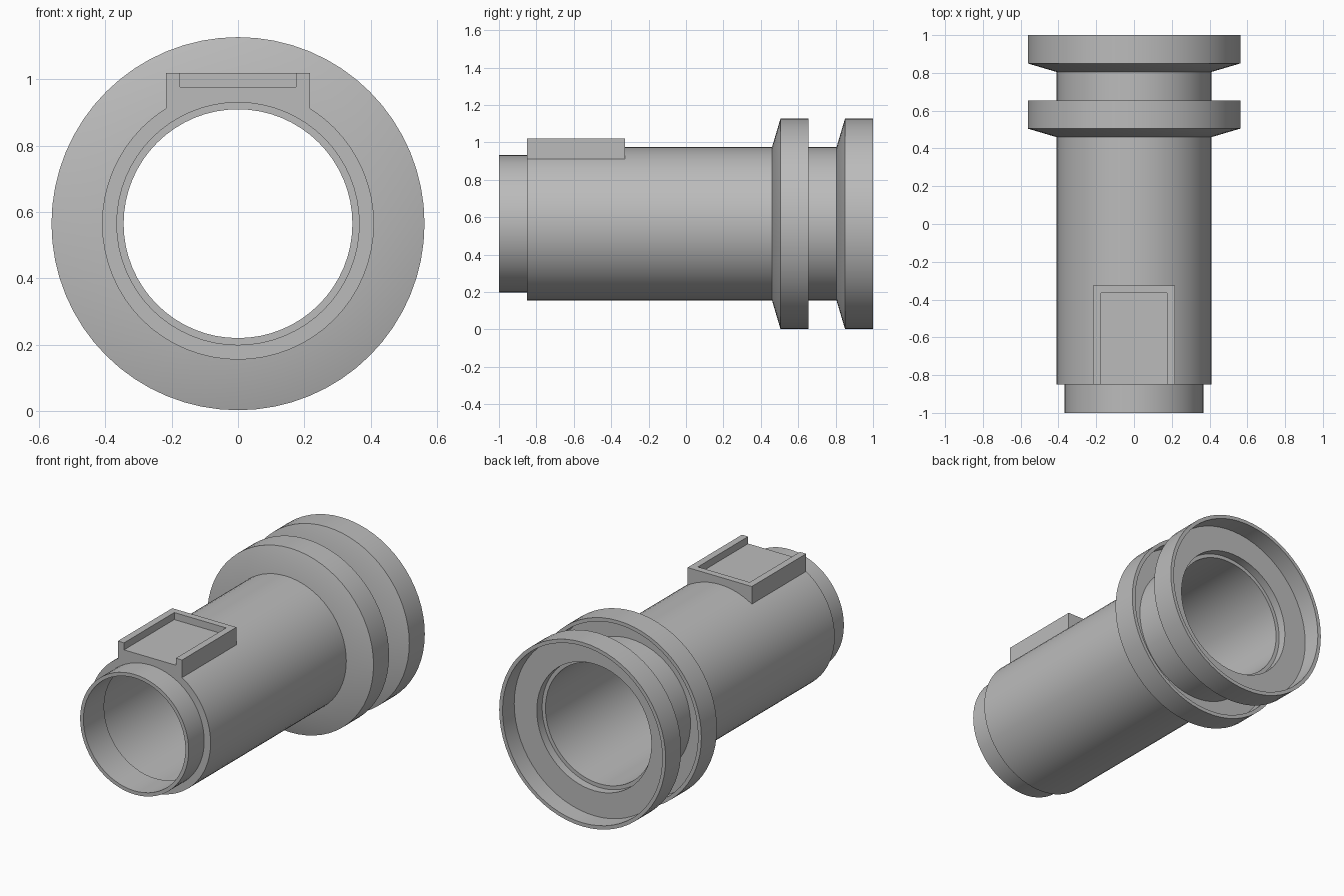
import bpy, bmesh, math
from mathutils import Vector, Matrix

if "Cube" in bpy.data.objects:
    bpy.data.objects.remove(bpy.data.objects["Cube"])

AXIS_Z = 0.565   # height of the tube's centre line
SEGMENTS = 64

grey = bpy.data.materials.new("plain_grey")
grey.use_nodes = True
grey.diffuse_color = (0.5, 0.5, 0.5, 1)
bsdf = next(n for n in grey.node_tree.nodes if n.type == 'BSDF_PRINCIPLED')
bsdf.inputs["Base Color"].default_value = grey.diffuse_color


def finish(name, bm, smooth=False):
    bmesh.ops.recalc_face_normals(bm, faces=bm.faces)
    mesh = bpy.data.meshes.new(name)
    bm.to_mesh(mesh)
    bm.free()
    mesh.materials.append(grey)
    obj = bpy.data.objects.new(name, mesh)
    bpy.context.collection.objects.link(obj)
    if smooth:
        bpy.ops.object.select_all(action='DESELECT')
        obj.select_set(True)
        bpy.context.view_layer.objects.active = obj
        bpy.ops.object.shade_smooth_by_angle(angle=math.radians(20))
    return obj


def lathe(name, profile):
    """Spin a closed (radius, y) profile about the tube's axis."""
    bm = bmesh.new()
    verts = [bm.verts.new((r, y, AXIS_Z)) for r, y in profile]
    edges = [bm.edges.new((v, verts[i - 1])) for i, v in enumerate(verts)]
    bmesh.ops.spin(bm, geom=verts + edges, cent=(0, 0, AXIS_Z), axis=(0, 1, 0),
                   angle=math.tau, steps=SEGMENTS, use_merge=True)
    bmesh.ops.remove_doubles(bm, verts=bm.verts, dist=0.0001)
    return finish(name, bm, smooth=True)


def box(name, low, high):
    low, high = Vector(low), Vector(high)
    bm = bmesh.new()
    bmesh.ops.create_cube(bm, size=1, matrix=Matrix.Translation((low + high) / 2)
                          @ Matrix.Diagonal((*(high - low), 1)))
    return finish(name, bm)


# Main tube with a narrower front lip and a wider socket at the back
lathe("tube", [(0.345, -1), (0.367, -1), (0.367, -0.85), (0.41, -0.85),
               (0.41, 0.88), (0.388, 0.88), (0.388, 0.835), (0.365, 0.835),
               (0.365, -0.8), (0.345, -0.8)])

# Two cupped flanges with a sloping front and a thin rim open to the back
for name, back, inner in (("middle_flange", 0.655, 0.4), ("rear_flange", 1.0, 0.3875)):
    lathe(name, [(0.4, back - 0.195), (0.41, back - 0.195), (0.5625, back - 0.15),
                 (0.5625, back), (0.54, back), (0.54, back - 0.113),
                 (inner, back - 0.113), (inner, back - 0.13), (0.4, back - 0.13)])

# Raised pad on top, with its underside following the tube
HALF, INSET, FRONT, BACK, FLOOR, TOP = 0.217, 0.175, -0.85, -0.325, 0.977, 1.02
bm = bmesh.new()
outline = [(HALF, FLOOR), (-HALF, FLOOR)]
for i in range(13):
    x = -HALF + 2 * HALF * i / 12
    outline.append((x, AXIS_Z + math.sqrt(0.4 ** 2 - x * x)))
face = bm.faces.new([bm.verts.new((x, FRONT, z)) for x, z in outline])
moved = bmesh.ops.extrude_face_region(bm, geom=[face])["geom"]
bmesh.ops.translate(bm, vec=(0, BACK - FRONT, 0),
                    verts=[v for v in moved if isinstance(v, bmesh.types.BMVert)])
finish("pad_base", bm)

# Pad rim on three sides, open at the front
box("left_pad_rim", (INSET, FRONT, FLOOR), (HALF, BACK, TOP))
box("right_pad_rim", (-HALF, FRONT, FLOOR), (-INSET, BACK, TOP))
box("rear_pad_rim", (-INSET, BACK - 0.04, FLOOR), (INSET, BACK, TOP))
